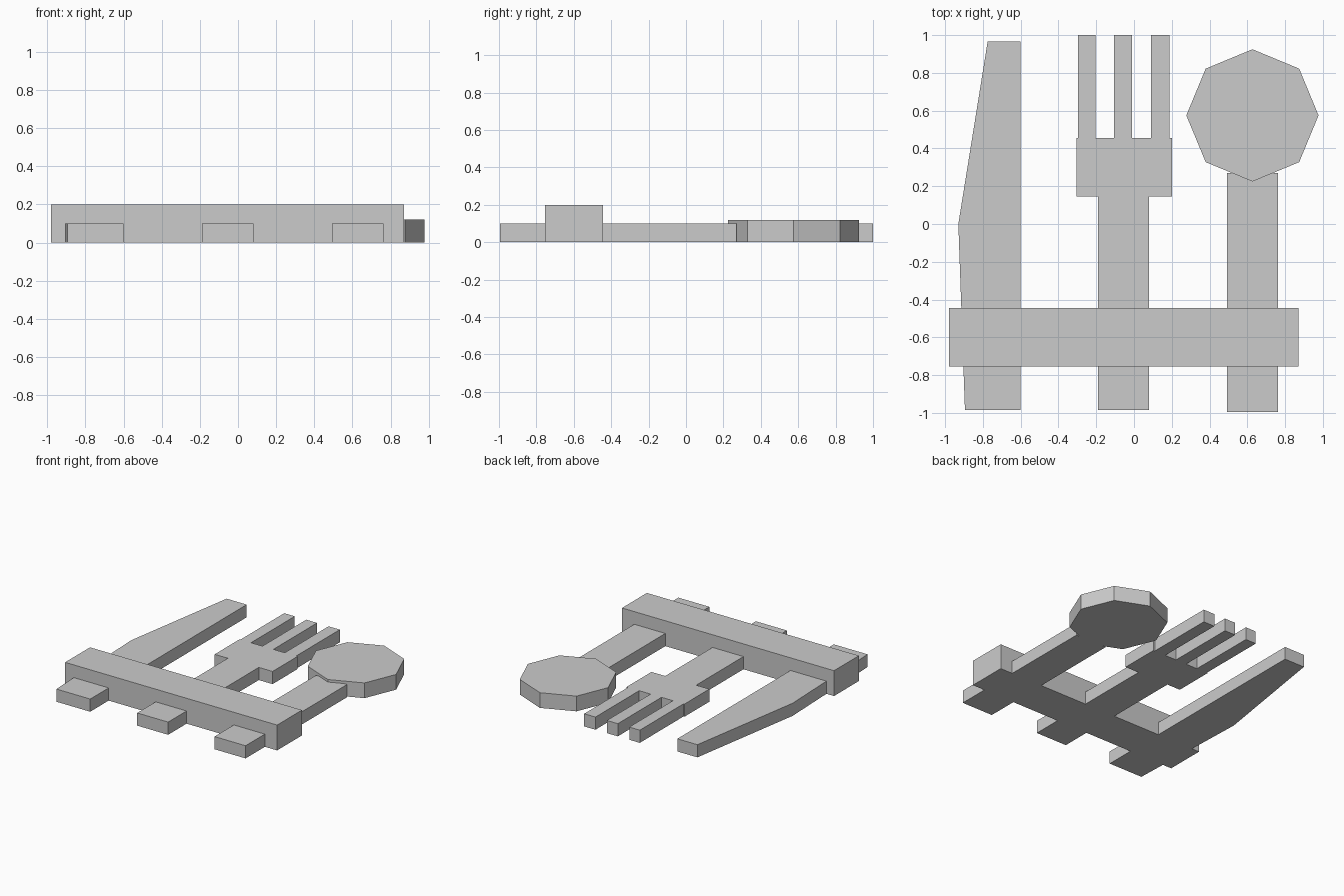
import bpy
import bmesh
from math import cos, sin, tau

cube = bpy.data.objects.get("Cube")
if cube:
    bpy.data.objects.remove(cube, do_unlink=True)

# Single plain grey
grey = bpy.data.materials.new("plain grey")
grey.use_nodes = True
colour = (0.6, 0.6, 0.6, 1)
grey.diffuse_color = colour
grey.node_tree.nodes["Principled BSDF"].inputs["Base Color"].default_value = colour

THICK = 0.10


def slab(name, outline, height=THICK):
    """Extrude a counter-clockwise outline up from the ground."""
    bm = bmesh.new()
    base = bm.faces.new([bm.verts.new((x, y, 0)) for x, y in outline])
    top = bmesh.ops.extrude_face_region(bm, geom=[base], use_keep_orig=True)
    verts = [v for v in top["geom"] if isinstance(v, bmesh.types.BMVert)]
    bmesh.ops.translate(bm, verts=verts, vec=(0, 0, height))
    bmesh.ops.recalc_face_normals(bm, faces=bm.faces)
    mesh = bpy.data.meshes.new(name)
    bm.to_mesh(mesh)
    bm.free()
    mesh.materials.append(grey)
    obj = bpy.data.objects.new(name, mesh)
    bpy.context.collection.objects.link(obj)
    return obj


def bar(name, x0, x1, y0, y1, height=THICK):
    return slab(name, [(x0, y0), (x1, y0), (x1, y1), (x0, y1)], height)


# Band across all three utensils
bar("band", -0.98, 0.87, -0.755, -0.445, 0.2)

# Knife: straight back, bulging then tapering blade
slab("knife", [(-0.895, -0.985), (-0.60, -0.985), (-0.60, 0.965),
               (-0.775, 0.965), (-0.93, 0.0)])

# Fork: handle, head and three tines, stepped outline in one piece
fork = [(-0.19, -0.985), (0.08, -0.985), (0.08, 0.145), (0.20, 0.145), (0.20, 0.455)]
for left, right in ((0.09, 0.188), (-0.105, -0.01), (-0.297, -0.205)):
    fork += [(right, 0.455), (right, 1.0), (left, 1.0), (left, 0.455)]
fork += [(-0.305, 0.455), (-0.305, 0.145), (-0.19, 0.145)]
slab("fork", fork)

# Spoon: handle and thicker octagonal bowl
bar("spoon_handle", 0.492, 0.763, -0.995, 0.27)
slab("spoon_bowl", [(0.627 + 0.35 * cos(i * tau / 8), 0.575 + 0.35 * sin(i * tau / 8))
                    for i in range(8)], 0.12)
